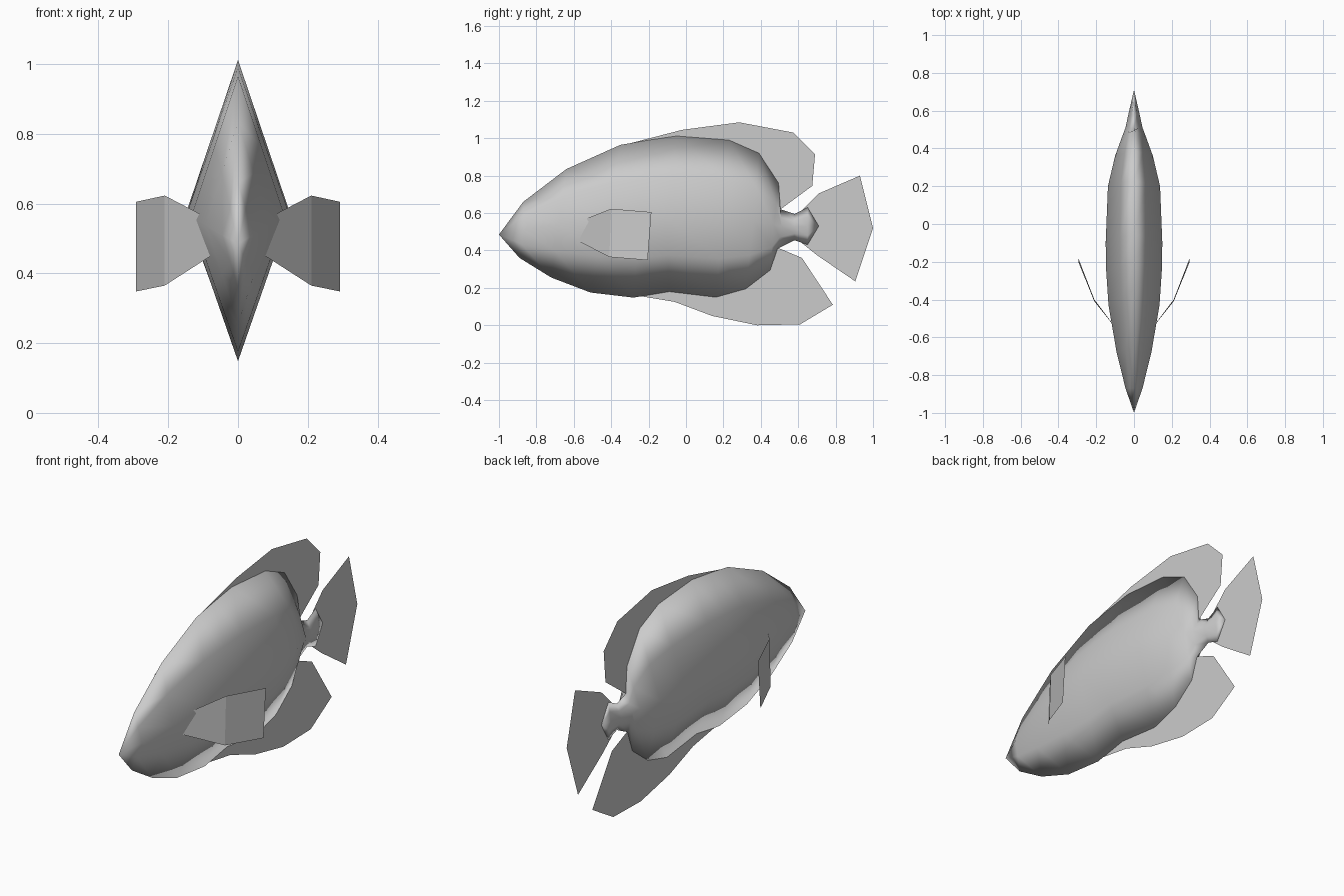
import bpy, bmesh

if "Cube" in bpy.data.objects:
    bpy.data.objects.remove(bpy.data.objects["Cube"])

grey = bpy.data.materials.new("plain grey")
grey.diffuse_color = (0.6, 0.6, 0.6, 1)
grey.use_nodes = True
grey.node_tree.nodes["Principled BSDF"].inputs["Base Color"].default_value = grey.diffuse_color


def make(name, bm, smooth=False):
    mesh = bpy.data.meshes.new(name)
    bm.to_mesh(mesh)
    bm.free()
    mesh.materials.append(grey)
    for p in mesh.polygons:
        p.use_smooth = smooth
    ob = bpy.data.objects.new(name, mesh)
    bpy.context.collection.objects.link(ob)
    return ob


# Body: slanted diamond sections as
# (back y, back z, flank y, half width, flank z, belly y, belly z)
sections = [
    (-.87, .66, -.87, .045, .51, -.89, .36),
    (-.64, .835, -.68, .092, .54, -.72, .255),
    (-.35, .965, -.43, .135, .56, -.51, .175),
    (-.20, .99, -.25, .147, .57, -.28, .148),
    (-.05, 1.012, -.10, .15, .57, -.09, .18),
    (.23, .99, .20, .138, .565, .16, .15),
    (.39, .92, .36, .10, .555, .32, .195),
    (.495, .76, .47, .06, .54, .45, .295),
    (.505, .62, .51, .045, .53, .49, .41),
    (.58, .595, .58, .03, .525, .58, .455),
    (.65, .63, .65, .014, .53, .65, .43),
]
bm = bmesh.new()
rings = []
for ty, tz, my, w, mz, by, bz in sections:
    quarter = .5
    pts = [(0, ty, tz), (w * quarter, (ty + my) / 2, (tz + mz) / 2),
           (w, my, mz), (w * quarter, (by + my) / 2, (bz + mz) / 2),
           (0, by, bz)]
    pts += [(-x, y, z) for x, y, z in pts[3:0:-1]]
    rings.append([bm.verts.new(p) for p in pts])
n = len(rings[0])
for a, b in zip(rings, rings[1:]):
    for i in range(n):
        j = (i + 1) % n
        bm.faces.new((a[i], a[j], b[j], b[i]))
# Snout and tail-root tips
for tip, ring in (((0, -1, .485), rings[0]), ((0, .71, .53), rings[-1])):
    v = bm.verts.new(tip)
    for i in range(n):
        bm.faces.new((v, ring[i], ring[(i + 1) % n]))
bmesh.ops.recalc_face_normals(bm, faces=bm.faces)
make("body", bm, True)


def fin(name, points):
    bm = bmesh.new()
    bm.faces.new([bm.verts.new(p) for p in points])
    bmesh.ops.triangulate(bm, faces=bm.faces)
    bmesh.ops.recalc_face_normals(bm, faces=bm.faces)
    if sum(f.normal.x for f in bm.faces) < 0:
        bmesh.ops.reverse_faces(bm, faces=bm.faces)
    return make(name, bm)


# Flat fins on the centre plane
centre_fins = {
    "dorsal_fin": [(-.35, .96), (-.02, 1.045), (.285, 1.085), (.575, 1.03),
                   (.69, .915), (.675, .745), (.505, .62), (.48, .76),
                   (.38, .91), (.23, .98), (-.05, 1.0)],
    "belly_fin": [(-.24, .155), (-.06, .125), (.14, .05), (.38, .0),
                  (.61, .005), (.785, .11), (.62, .36), (.49, .415),
                  (.44, .30), (.31, .20), (.16, .16), (-.09, .19)],
    "tail_fin": [(.60, .595), (.71, .705), (.93, .80), (1.0, .52),
                 (.905, .235), (.70, .375), (.60, .455)],
}
for name, outline in centre_fins.items():
    fin(name, [(0, y, z) for y, z in outline])

# Side fins, each with two panels bent outward
for side, label in ((1, "right"), (-1, "left")):
    root = [(.07, -.585, .55), (.07, -.585, .455)]
    bend = [(.21, -.40, .623), (.21, -.41, .365)]
    tip = [(.293, -.185, .605), (.293, -.205, .348)]
    bm = bmesh.new()
    cols = [[bm.verts.new((side * x, y, z)) for x, y, z in c]
            for c in (root, bend, tip)]
    for a, b in zip(cols, cols[1:]):
        f = (a[0], a[1], b[1], b[0])
        bm.faces.new(f if side > 0 else f[::-1])
    make(label + "_side_fin", bm)
